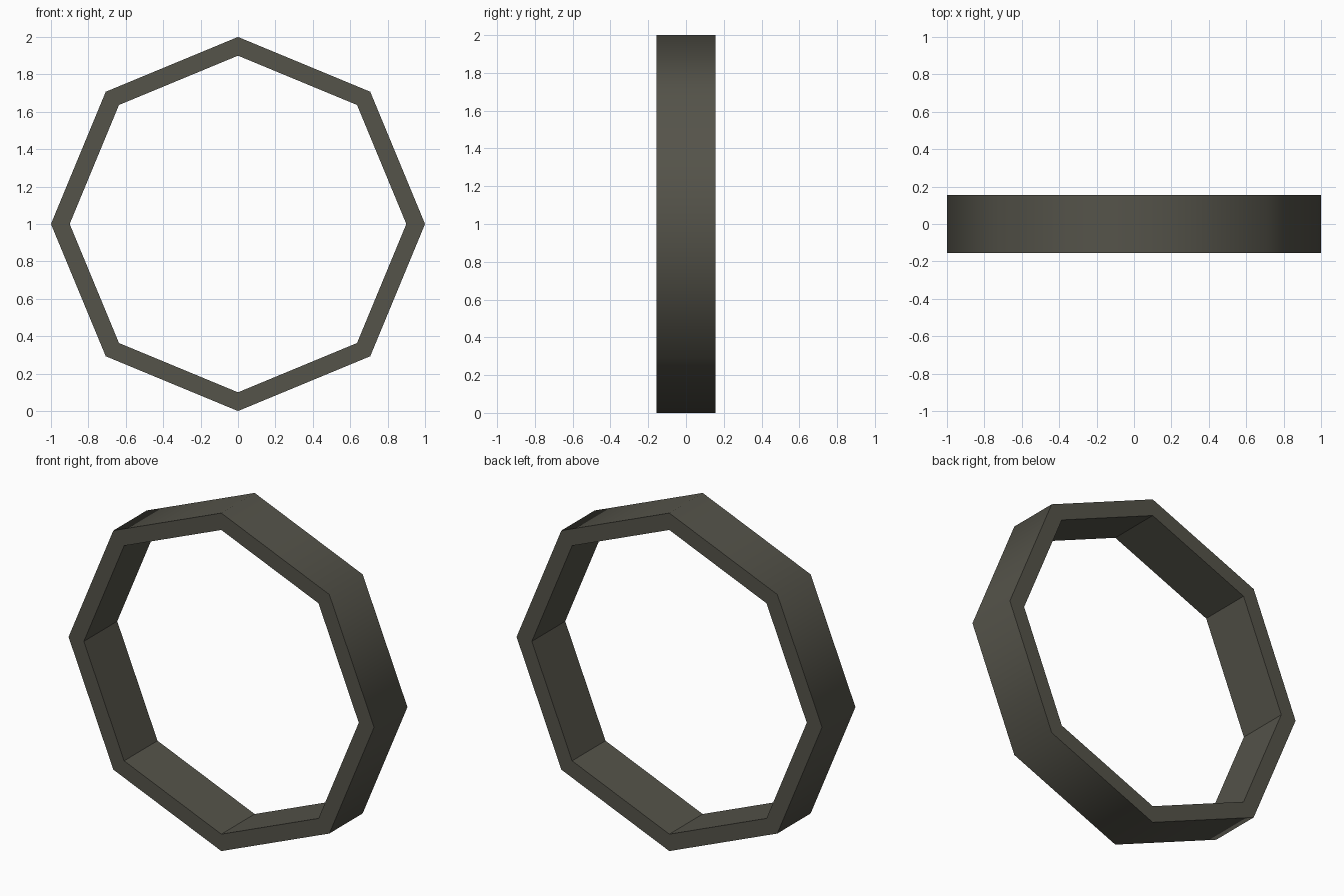
import bpy, bmesh, math

if "Cube" in bpy.data.objects:
    bpy.data.objects.remove(bpy.data.objects["Cube"])

SIDES, OUTER, INNER, HALF_DEPTH = 8, 1.0, 0.9, 0.156

mat = bpy.data.materials.new("dark olive grey")
mat.diffuse_color = (0.09, 0.087, 0.068, 1)
mat.use_nodes = True
mat.node_tree.nodes["Principled BSDF"].inputs["Base Color"].default_value = mat.diffuse_color

bm = bmesh.new()


def loop(radius, y):
    """Octagon with a corner pointing straight up."""
    return [bm.verts.new((radius * math.sin(math.tau * i / SIDES), y,
                          1 + radius * math.cos(math.tau * i / SIDES)))
            for i in range(SIDES)]


# Square-section ring: outer front, outer back, inner back, inner front
loops = [loop(OUTER, -HALF_DEPTH), loop(OUTER, HALF_DEPTH),
         loop(INNER, HALF_DEPTH), loop(INNER, -HALF_DEPTH)]
for k in range(4):
    a, b = loops[k], loops[(k + 1) % 4]
    for i in range(SIDES):
        j = (i + 1) % SIDES
        face = bm.faces.new((a[i], b[i], b[j], a[j]))
        face.smooth = k == 0  # only the outer band is smooth shaded
bmesh.ops.recalc_face_normals(bm, faces=bm.faces)

# Crisp rims between the outer band and the flat sides
for e in bm.edges:
    e.smooth = all(f.smooth for f in e.link_faces)

mesh = bpy.data.meshes.new("octagonal_ring")
bm.to_mesh(mesh)
bm.free()
mesh.materials.append(mat)
ring = bpy.data.objects.new("octagonal_ring", mesh)
bpy.context.collection.objects.link(ring)
